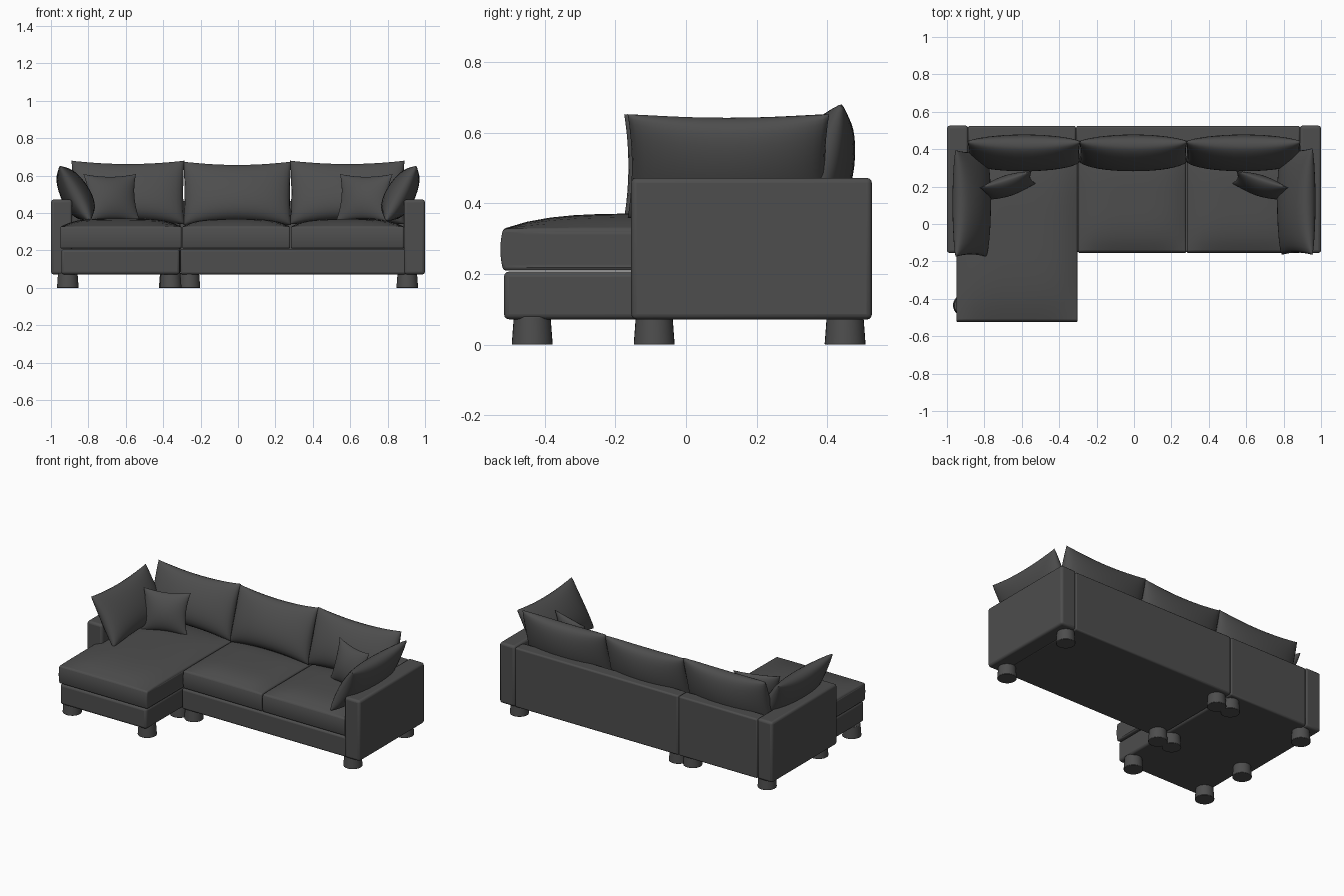
import bpy, bmesh, math
from mathutils import Matrix

if "Cube" in bpy.data.objects:
    bpy.data.objects.remove(bpy.data.objects["Cube"])

fabric = bpy.data.materials.new("charcoal_fabric")
fabric.diffuse_color = (0.075, 0.075, 0.075, 1)
fabric.use_nodes = True
fabric.node_tree.nodes["Principled BSDF"].inputs["Base Color"].default_value = fabric.diffuse_color


def finish(name, bm, bevel=0.0, segments=3, angle=40):
    bmesh.ops.recalc_face_normals(bm, faces=bm.faces)
    me = bpy.data.meshes.new(name)
    bm.to_mesh(me)
    bm.free()
    ob = bpy.data.objects.new(name, me)
    bpy.context.collection.objects.link(ob)
    me.materials.append(fabric)
    if bevel:
        mod = ob.modifiers.new("soft_edges", 'BEVEL')
        mod.width, mod.segments = bevel, segments
        mod.limit_method, mod.angle_limit = 'ANGLE', math.radians(50)
    bpy.ops.object.select_all(action='DESELECT')
    ob.select_set(True)
    bpy.context.view_layer.objects.active = ob
    bpy.ops.object.shade_smooth_by_angle(angle=math.radians(angle))
    return ob


def box(name, x, y, z, bevel=0.012, crown=0.0):
    """Box from ranges; crown domes the top upward like a filled seat."""
    bm = bmesh.new()
    bmesh.ops.create_cube(bm, size=2)
    if crown:
        bmesh.ops.subdivide_edges(bm, edges=bm.edges[:], cuts=13, use_grid_fill=True)
    for v in bm.verts:
        a, b, c = v.co
        lift = crown * (1 - a ** 4) * (1 - b ** 4) if c > 0.99 else 0
        # slight outward bulge at mid height of the sides
        puff = 0.008 * (1 - c * c) if crown else 0
        v.co = ((x[0] + x[1]) / 2 + a * (x[1] - x[0]) / 2,
                (y[0] + y[1]) / 2 + b * ((y[1] - y[0]) / 2 + puff),
                (z[0] + z[1]) / 2 + c * (z[1] - z[0]) / 2 + lift)
    return finish(name, bm, bevel)


def pillow(name, centre, half_w, half_h, thick, turn, lean, sag_x, sag_z,
           power=0.5, belly=0.0, n=18):
    """Stuffed pillow: two puffed grids meeting in a seam with pointed corners."""
    bm = bmesh.new()
    steps = [math.sin(math.pi * (i / n - 0.5)) for i in range(n + 1)]
    for side in (-1, 1):
        rows = []
        for v in steps:
            row = []
            for u in steps:
                puff = max(0, (1 - u * u) * (1 - v * v)) ** power
                row.append(bm.verts.new((
                    u * (half_w - sag_x * (1 - v * v)),
                    side * thick * puff * (1 - belly * v),
                    v * (half_h - sag_z * (1 - u * u)))))
            rows.append(row)
        for j in range(n):
            for i in range(n):
                bm.faces.new((rows[j][i], rows[j][i + 1], rows[j + 1][i + 1], rows[j + 1][i]))
    bmesh.ops.remove_doubles(bm, verts=bm.verts, dist=0.00005)
    bm.transform(Matrix.Translation(centre)
                 @ Matrix.Rotation(math.radians(turn), 4, 'Z')
                 @ Matrix.Rotation(math.radians(-lean), 4, 'X'))
    return finish(name, bm, angle=60)


# Frame: bases, arms and back panels
box("chaise_base", (-0.945, -0.312), (-0.515, 0.50), (0.072, 0.207), 0.015)
box("main_base", (-0.308, 0.90), (-0.15, 0.50), (0.072, 0.207), 0.012)
box("left_arm", (-1.0, -0.887), (-0.155, 0.526), (0.072, 0.472), 0.015)
box("right_arm", (0.887, 1.0), (-0.155, 0.526), (0.072, 0.472), 0.015)
box("chaise_back", (-0.888, -0.311), (0.44, 0.524), (0.072, 0.465), 0.01)
box("main_back", (-0.309, 0.888), (0.44, 0.524), (0.072, 0.465), 0.01)

# Seat cushions
box("chaise_cushion", (-0.95, -0.302), (-0.517, 0.42), (0.21, 0.328), 0.022, 0.043)
box("middle_seat_cushion", (-0.298, 0.279), (-0.148, 0.42), (0.21, 0.328), 0.022, 0.04)
box("right_seat_cushion", (0.283, 0.887), (-0.148, 0.42), (0.21, 0.328), 0.022, 0.04)

# Back cushions, leaning on the back panel
for name, x0, x1 in (("left", -0.89, -0.287), ("middle", -0.292, 0.284), ("right", 0.279, 0.89)):
    top = 0.0 if name == "middle" else 0.005
    pillow(name + "_back_cushion", ((x0 + x1) / 2, 0.388, 0.505 + top), (x1 - x0) / 2, 0.178,
           0.088, 0, 17, 0.006, 0.022, power=0.4, belly=0.2)

# Cushions leaning over the arms, and throw pillows
for name, s in (("left", -1), ("right", 1)):
    pillow(name + "_arm_cushion", (s * 0.872, 0.11 if s < 0 else 0.12, 0.505), 0.285, 0.168,
           0.078, -s * 90, 29, 0.012, 0.018, power=0.42, belly=0.12)
    pillow(name + "_throw_pillow", (s * 0.675, 0.205, 0.482), 0.148, 0.132,
           0.05, -s * 18, 16, 0.02, 0.016, power=0.6)

# Legs, slightly wider at the floor
spots = [(-0.91, -0.435), (-0.36, -0.435), (-0.91, -0.09), (-0.365, -0.09), (-0.26, -0.09),
         (0.905, -0.09), (-0.91, 0.45), (-0.365, 0.45), (-0.26, 0.45), (0.905, 0.45)]
for i, (x, y) in enumerate(spots):
    bm = bmesh.new()
    bmesh.ops.create_cone(bm, cap_ends=True, segments=28, radius1=0.058, radius2=0.052, depth=0.08,
                          matrix=Matrix.Translation((x, y, 0.04)))
    finish("leg_%d" % (i + 1), bm, 0.003, 2)
